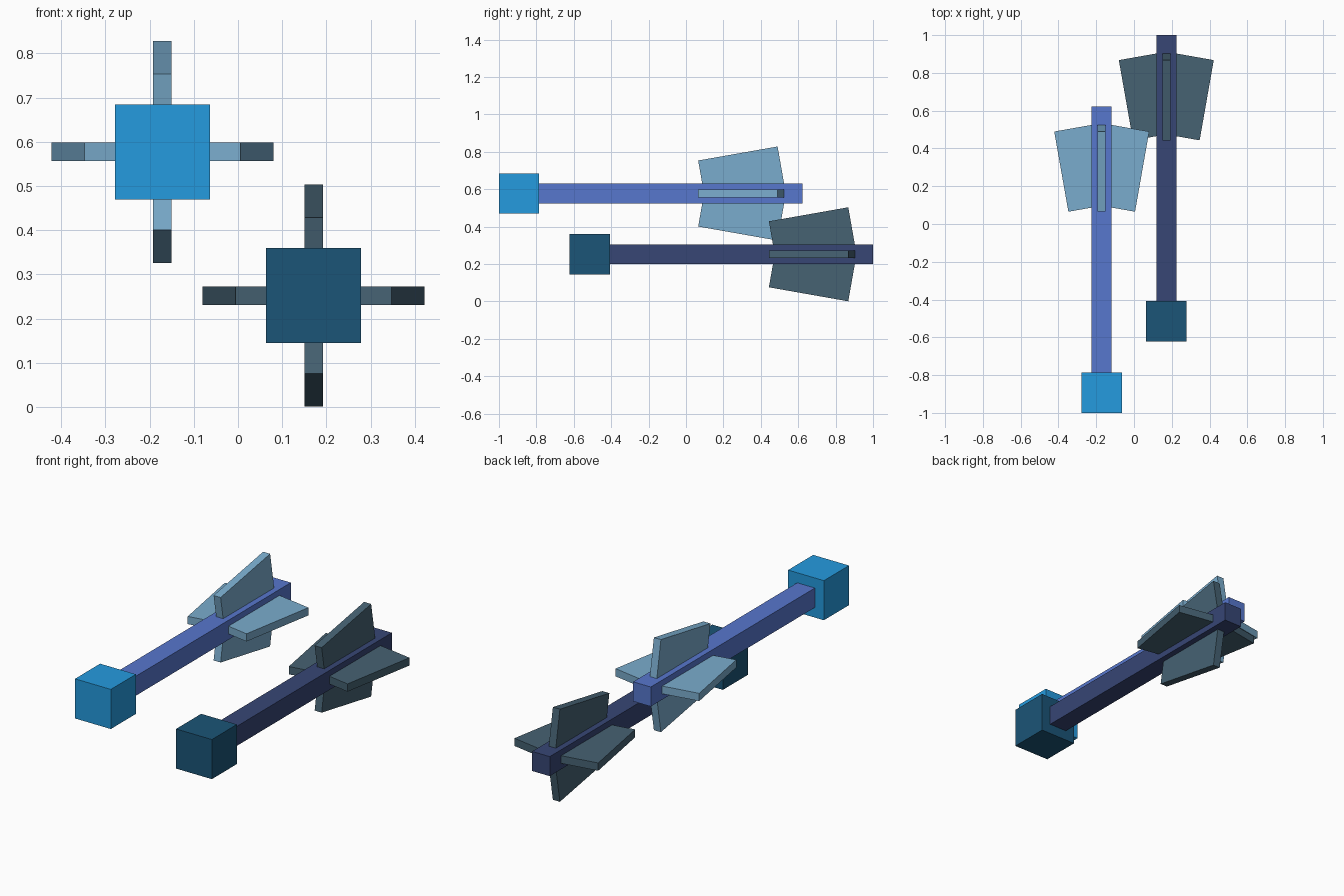
import bpy, bmesh
from math import radians
from mathutils import Matrix

if "Cube" in bpy.data.objects:
    bpy.data.objects.remove(bpy.data.objects["Cube"])


def material(name, rgb):
    m = bpy.data.materials.new(name)
    m.diffuse_color = (*rgb, 1)
    m.use_nodes = True
    m.node_tree.nodes["Principled BSDF"].inputs["Base Color"].default_value = m.diffuse_color
    return m


def boxes(name, mat, size, transforms):
    """One flat-faced object made of equal boxes placed by matrices."""
    bm = bmesh.new()
    for t in transforms:
        bmesh.ops.create_cube(bm, size=1, matrix=t @ Matrix.Diagonal((*size, 1)))
    mesh = bpy.data.meshes.new(name)
    bm.to_mesh(mesh)
    bm.free()
    mesh.materials.append(mat)
    ob = bpy.data.objects.new(name, mesh)
    bpy.context.collection.objects.link(ob)
    return ob


def arrow(prefix, loc, head_rgb, shaft_rgb, fin_rgb):
    # Cube head at the front
    head = boxes(prefix + "_head", material(prefix + "_head", head_rgb),
                 (0.215, 0.215, 0.215), [Matrix.Translation((0, 0.1075, 0))])
    # Square shaft running back from the head
    shaft = boxes(prefix + "_shaft", material(prefix + "_shaft", shaft_rgb),
                  (0.106, 1.409, 0.106), [Matrix.Translation((0, 0.9175, 0))])
    # Four flared tail fins, each tilted 10 degrees outward toward the back
    fin = Matrix.Translation((0, 1.296, 0.108)) @ Matrix.Rotation(radians(10), 4, 'X')
    fins = boxes(prefix + "_fins", material(prefix + "_fins", fin_rgb),
                 (0.042, 0.431, 0.215),
                 [Matrix.Rotation(radians(90 * k), 4, 'Y') @ fin for k in range(4)])
    for ob in (head, shaft, fins):
        ob.location = loc


# Bright upper arrow and dark lower arrow
arrow("light_arrow", (-0.171, -1.0, 0.577),
      (0.018, 0.328, 0.737), (0.095, 0.184, 0.61), (0.195, 0.413, 0.61))
arrow("dark_arrow", (0.171, -0.622, 0.252),
      (0.011, 0.089, 0.184), (0.038, 0.061, 0.178), (0.061, 0.122, 0.171))
